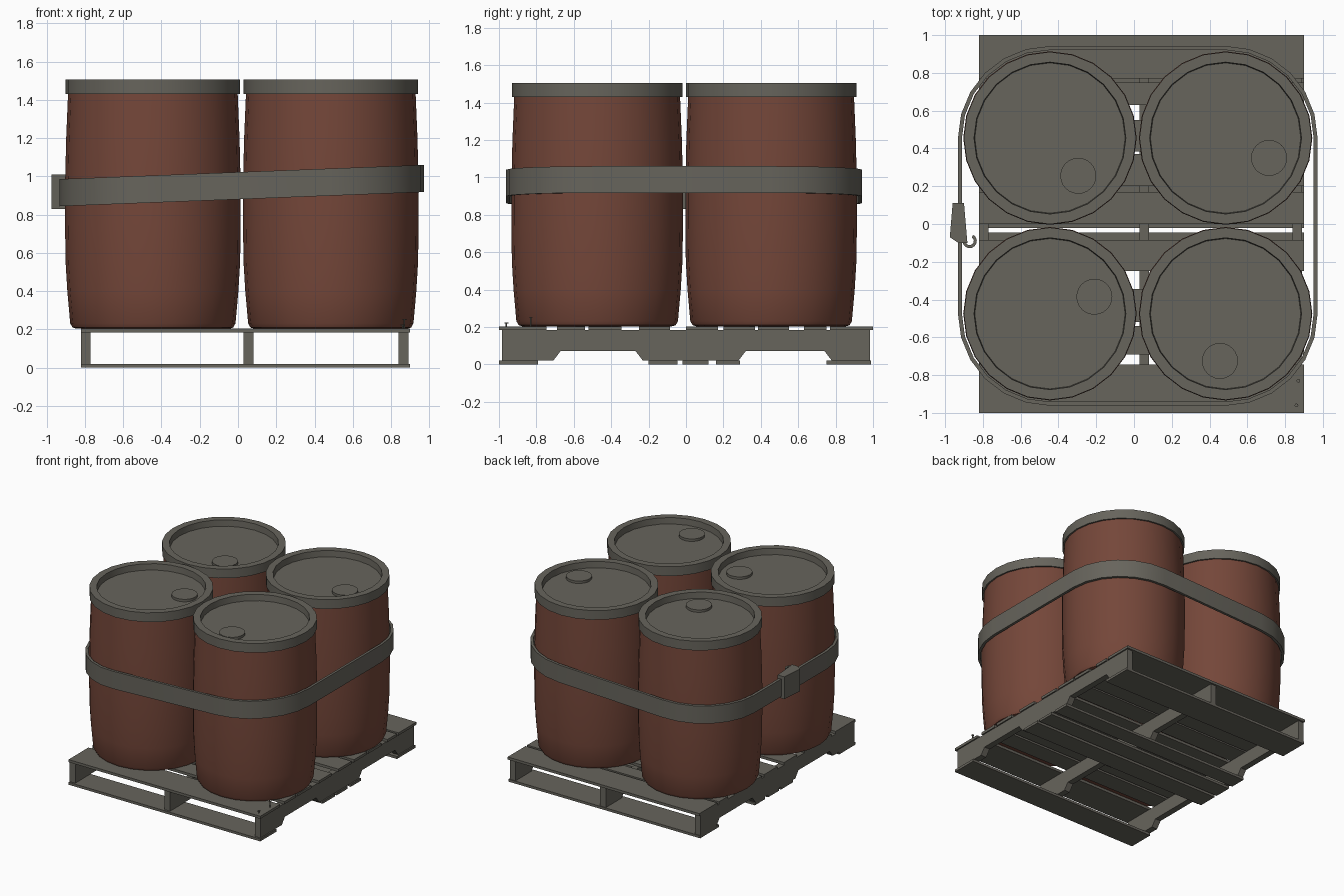
import bpy, bmesh
from math import sin, cos, pi, radians

old = bpy.data.objects.get("Cube")
if old:
    bpy.data.objects.remove(old, do_unlink=True)


def material(name, rgb):
    m = bpy.data.materials.new(name)
    m.use_nodes = True
    m.diffuse_color = (*rgb, 1)
    m.node_tree.nodes["Principled BSDF"].inputs["Base Color"].default_value = (*rgb, 1)
    return m


grey = material("weathered grey", (0.135, 0.128, 0.107))
rust = material("rust red", (0.175, 0.062, 0.041))


def finish(name, bm, mat, smooth=False):
    bmesh.ops.recalc_face_normals(bm, faces=bm.faces)
    mesh = bpy.data.meshes.new(name)
    bm.to_mesh(mesh)
    bm.free()
    mesh.materials.append(mat)
    obj = bpy.data.objects.new(name, mesh)
    bpy.context.collection.objects.link(obj)
    if smooth:
        bpy.ops.object.select_all(action="DESELECT")
        obj.select_set(True)
        bpy.context.view_layer.objects.active = obj
        bpy.ops.object.shade_smooth_by_angle(angle=radians(32))
    return obj


def lathe(name, profile, centre, mat, sides=24):
    """Turn (radius, z) points around a vertical axis and cap both ends."""
    bm = bmesh.new()
    rings = [[bm.verts.new((centre[0] + r * cos(2 * pi * i / sides),
                            centre[1] + r * sin(2 * pi * i / sides), z))
              for i in range(sides)] for r, z in profile]
    for a, b in zip(rings, rings[1:]):
        for i in range(sides):
            j = (i + 1) % sides
            bm.faces.new((a[i], a[j], b[j], b[i]))
    bm.faces.new(rings[0])
    bm.faces.new(rings[-1])
    return finish(name, bm, mat, True)


def prism(name, outline, offset, mat):
    """Extrude a closed 3D outline along an offset."""
    bm = bmesh.new()
    face = bm.faces.new([bm.verts.new(p) for p in outline])
    ext = bmesh.ops.extrude_face_region(bm, geom=[face], use_keep_orig=True)
    moved = [v for v in ext["geom"] if isinstance(v, bmesh.types.BMVert)]
    bmesh.ops.translate(bm, verts=moved, vec=offset)
    return finish(name, bm, mat)


def box(name, x0, x1, y0, y1, z0, z1, mat=grey):
    return prism(name, [(x0, y0, z0), (x1, y0, z0), (x1, y1, z0), (x0, y1, z0)],
                 (0, 0, z1 - z0), mat)


def band(name, inner, outer, height, closed=True):
    """Upright ribbon between two matching rows of (x, y, mid z)."""
    bm = bmesh.new()
    h = height / 2
    loops = [[bm.verts.new(p) for p in
              ((a[0], a[1], a[2] - h), (b[0], b[1], b[2] - h),
               (b[0], b[1], b[2] + h), (a[0], a[1], a[2] + h))]
             for a, b in zip(inner, outer)]
    pairs = list(zip(loops, loops[1:]))
    if closed:
        pairs.append((loops[-1], loops[0]))
    else:
        bm.faces.new(loops[0])
        bm.faces.new(loops[-1])
    for a, b in pairs:
        for k in range(4):
            n = (k + 1) % 4
            bm.faces.new((a[k], a[n], b[n], b[k]))
    return finish(name, bm, grey, True)


# Pallet: top boards, bottom boards and notched stringers
LEFT, RIGHT = -0.82, 0.9
top_boards = [(-1, -0.745), (-0.69, -0.54), (-0.52, -0.345), (-0.25, -0.085),
              (0, 0.17), (0.2, 0.37), (0.385, 0.55), (0.63, 0.75), (0.77, 1)]
for i, (a, b) in enumerate(top_boards):
    box(f"pallet_top_board_{i}", LEFT, RIGHT, a, b, 0.183, 0.204)
bottom_boards = [(-1, -0.79), (-0.2, -0.045), (-0.02, 0.12), (0.16, 0.29), (0.75, 0.99)]
for i, (a, b) in enumerate(bottom_boards):
    box(f"pallet_bottom_board_{i}", LEFT, RIGHT, a, b, 0, 0.02)

side = [(-0.985, 0.183), (-0.985, 0.02)]
for a, b in ((-0.71, -0.23), (0.28, 0.78)):
    side += [(a, 0.02), (a + 0.04, 0.072), (b - 0.04, 0.072), (b, 0.02)]
side += [(0.985, 0.02), (0.985, 0.183)]
for name, x in (("right", -0.82), ("middle", 0.03), ("left", 0.84)):
    prism(f"pallet_stringer_{name}", [(x, y, z) for y, z in side], (0.05, 0, 0), grey)

# Loose nails standing out of the deck
for i, (x, y, z) in enumerate(((0.86, -0.96, 0.225), (0.87, -0.83, 0.255))):
    lathe(f"nail_{i}", [(0.004, 0.19), (0.004, z - 0.005), (0.01, z - 0.005), (0.01, z)],
          (x, y), grey, 8)

# Barrels: bulging body, dished lid, bung cap
body = [(0.4, 0.204), (0.42, 0.21), (0.432, 0.232), (0.447, 0.4), (0.456, 0.55),
        (0.459, 0.75), (0.459, 0.95), (0.453, 1.2), (0.443, 1.44)]
lid = [(0.44, 1.43), (0.456, 1.43), (0.456, 1.505), (0.402, 1.505), (0.398, 1.455)]
XS, YS = (-0.445, 0.485), (-0.475, 0.455)
barrels = [("front_right", XS[0], YS[0], (0.235, 0.09)),
           ("front_left", XS[1], YS[0], (-0.03, -0.25)),
           ("back_right", XS[0], YS[1], (0.15, -0.2)),
           ("back_left", XS[1], YS[1], (0.23, -0.105))]
for name, x, y, (dx, dy) in barrels:
    lathe(f"barrel_body_{name}", body, (x, y), rust)
    lathe(f"barrel_lid_{name}", lid, (x, y), grey)
    lathe(f"barrel_bung_{name}", [(0.095, 1.45), (0.095, 1.475)],
          (x + dx, y + dy), grey)


# Strap: tilted ribbon wrapped around the four barrels
def strap_path(radius, steps=6):
    path = []
    for q, (x, y) in enumerate(((XS[1], YS[1]), (XS[0], YS[1]),
                                (XS[0], YS[0]), (XS[1], YS[0]))):
        for i in range(steps + 1):
            t = pi / 2 * (q + i / steps)
            px, py = x + radius * cos(t), y + radius * sin(t)
            path.append((px, py, 0.951 + 0.039 * px))
    return path


band("strap", strap_path(0.466), strap_path(0.487), 0.142)

# Ratchet and the curled loose end beside it
prism("strap_ratchet", [(-0.96, 0.11, 0.83), (-0.9, 0.11, 0.83), (-0.882, -0.1, 0.83),
                        (-0.93, -0.1, 0.83), (-0.975, -0.07, 0.83)], (0, 0, 0.18), grey)


def curl(radius):
    angles = [radians(150 + 27 * i) for i in range(11)]
    return [(-0.87 + radius * cos(t), -0.09 + radius * sin(t), 0.92) for t in angles]


band("strap_loose_end", curl(0.022), curl(0.038), 0.13, closed=False)
